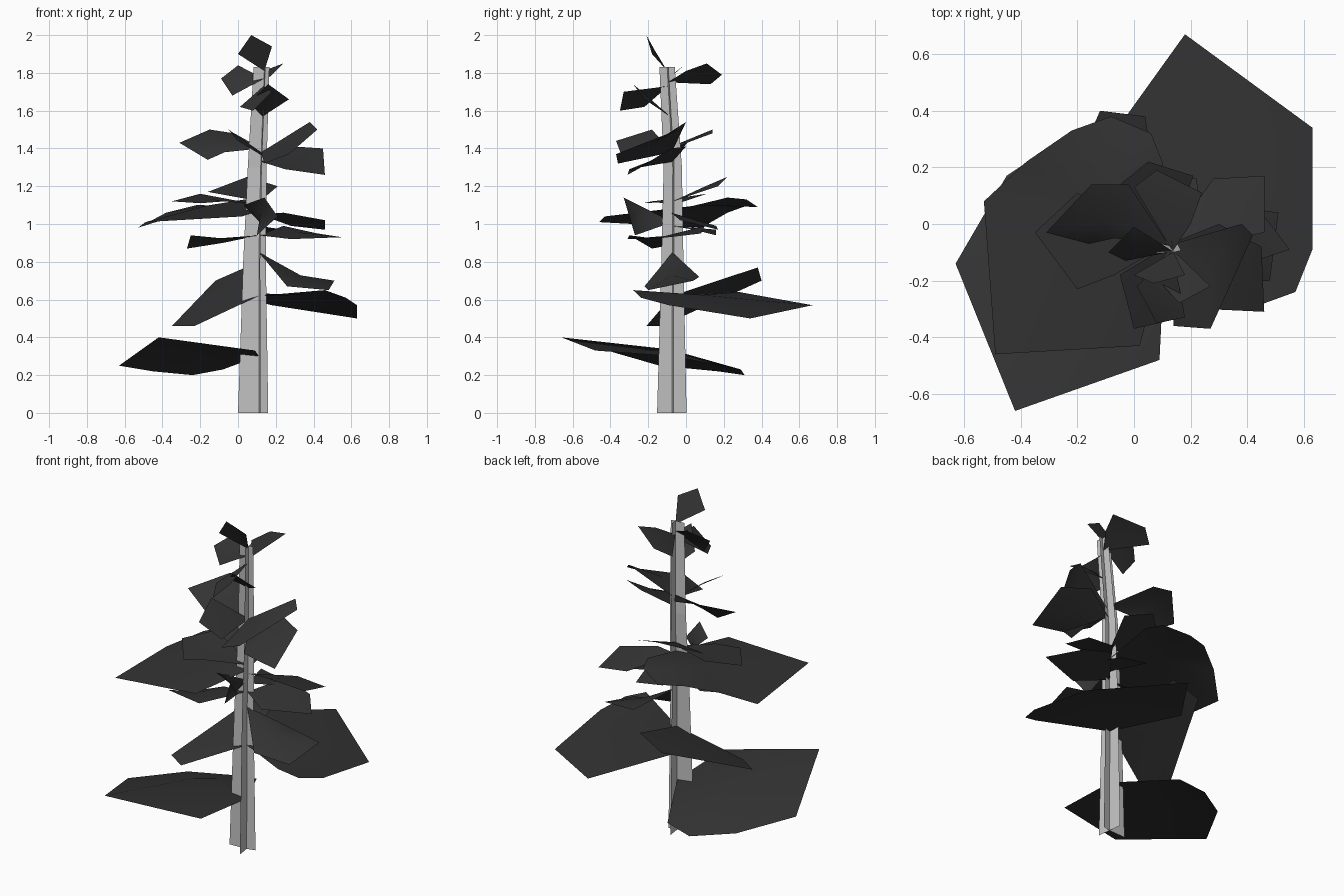
import bpy
import bmesh
from mathutils import Vector

default_cube = bpy.data.objects.get("Cube")
if default_cube:
    bpy.data.objects.remove(default_cube, do_unlink=True)


def make_material(name, grey):
    material = bpy.data.materials.new(name)
    material.use_nodes = True
    colour = (grey, grey, grey, 1.0)
    material.diffuse_color = colour
    shader = material.node_tree.nodes["Principled BSDF"]
    shader.inputs["Base Color"].default_value = colour
    shader.inputs["Roughness"].default_value = 1.0
    return material


bark_material = make_material("pale bark grey", 0.55)
leaf_material = make_material("charcoal leaf", 0.033)


def finish_object(name, bm, material):
    mesh = bpy.data.meshes.new(name)
    bm.to_mesh(mesh)
    bm.free()
    mesh.materials.append(material)
    built = bpy.data.objects.new(name, mesh)
    bpy.context.collection.objects.link(built)
    return built


# Trunk axis bends slightly while rising
trunk_axis = [Vector((0.11, -0.075, 0)), Vector((0.11, -0.072, 0.8)),
              Vector((0.12, -0.07, 1.3)), Vector((0.14, -0.1, 1.83))]
trunk_widths = [1, 0.75, 0.62, 0.52]


def trunk_point(height):
    for lower, upper in zip(trunk_axis, trunk_axis[1:]):
        if height <= upper.z:
            return lower.lerp(upper, (height - lower.z) / (upper.z - lower.z))
    return trunk_axis[-1]


# Trunk: two crossed tapering planes, made as four blades around the axis
def build_trunk():
    bm = bmesh.new()
    blades = [Vector((-0.11, -0.005, 0)), Vector((0.05, 0.012, 0)),
              Vector((0.01, -0.078, 0)), Vector((-0.01, 0.078, 0))]
    core = [bm.verts.new(point) for point in trunk_axis]
    for blade in blades:
        rim = [bm.verts.new(point + blade * width)
               for point, width in zip(trunk_axis, trunk_widths)]
        for lower in range(len(rim) - 1):
            upper = lower + 1
            bm.faces.new((core[lower], rim[lower], rim[upper], core[upper]))
    finish_object("trunk", bm, bark_material)


# Leaf: a fan around its raised middle, starting on the trunk; outline in centimetres
def build_leaf(name, height, *outline, lift=1):
    bm = bmesh.new()
    points = [trunk_point(height / 100)]
    points += [Vector(point) / 100 for point in outline]
    centre = sum(points, Vector()) / len(points)
    middle = bm.verts.new(centre + Vector((0, 0, lift / 100)))
    rim = [bm.verts.new(point) for point in points]
    for index, corner in enumerate(rim):
        following = rim[(index + 1) % len(rim)]
        face = bm.faces.new((middle, corner, following))
        face.smooth = True
    bm.normal_update()
    # Turn every leaf so that its upper side is the outer side
    if sum(face.normal.z * face.calc_area() for face in bm.faces) < 0:
        bmesh.ops.reverse_faces(bm, faces=bm.faces[:])
    finish_object(name, bm, leaf_material)


build_trunk()

# Lowest broad leaves
build_leaf("lowest_right_leaf", 30,
           (9, -48, 33), (-42, -66, 40), (-63, -14, 25),
           (-45, 17, 22), (-24, 31, 20), (-8, 29, 23), lift=6)
build_leaf("low_back_left_leaf", 62,
           (46, -28, 65), (57, -24, 61), (63, -9, 57), (63, 34, 50),
           (18, 67, 57), (-10, 28, 64), lift=3)
build_leaf("low_back_right_leaf", 62,
           (4, 38, 77), (-12, 40, 70), (-35, -13, 46), (-23, -21, 46))
build_leaf("low_left_leaf", 85,
           (26, -22, 67), (48, -20, 65), (51, 4, 70), (30, 7, 72))

# Middle crown
build_leaf("middle_left_leaf", 94,
           (28, -18, 92), (55, -9, 93), (42, 8, 95), (24, 10, 99))
build_leaf("middle_right_leaf", 94,
           (-4, -31, 92), (-25, -30, 94), (-27, -18, 87), (-8, -2, 90))
build_leaf("middle_back_leaf", 99,
           (24, 4, 97), (22, 16, 94), (4, 16, 97))
build_leaf("broad_right_leaf", 107,
           (2, -43, 104), (-49, -46, 101), (-53, 8, 98), (-38, 22, 106),
           (-22, 33, 110), (-8, 38, 109), (6, 32, 113), (10, 22, 114), lift=3)
build_leaf("middle_upper_right_leaf", 110,
           (-7, -18, 112), (-20, -23, 111), (-35, -3, 112), (-20, 11, 116))
build_leaf("back_leaf", 112,
           (21, 17, 120), (5, 22, 125), (-16, 5, 117))
build_leaf("front_leaf", 101,
           (3, -25, 110), (14, -33, 114), (21, -30, 104), (10, -27, 94))
build_leaf("outer_left_leaf", 105,
           (24, -8, 106), (46, -3, 102), (46, 17, 97), (28, 16, 99))

# Upper crown
build_leaf("upper_right_leaf", 140,
           (-7, -5, 138), (-16, -7, 134), (-31, -3, 143),
           (-15, 14, 150), (-2, 14, 148))
build_leaf("upper_left_leaf", 138,
           (14, -36, 132), (27, -37, 137), (42, -4, 150), (38, 0, 154))
build_leaf("upper_drooping_leaf", 133,
           (25, -30, 129), (46, -31, 126), (45, -8, 140), (30, 0, 141))
build_leaf("upper_front_leaf", 138,
           (-5, -18, 150), (0, -37, 144), (13, -34, 136))

# Small leaves around the tip
build_leaf("tip_front_leaf", 157,
           (6, -17, 164), (16, -28, 174), (27, -22, 166))
build_leaf("tip_lower_leaf", 173,
           (18, -33, 170), (8, -35, 160), (1, -22, 162))
build_leaf("tip_right_leaf", 177,
           (-3, -13, 168), (-9, -10, 177), (0, -1, 184))
build_leaf("tip_back_leaf", 175,
           (0, 13, 174), (8, 19, 179), (24, 11, 185), (20, 0, 181))
build_leaf("top_leaf", 181,
           (0, -18, 190), (7, -21, 200), (18, -18, 194))
